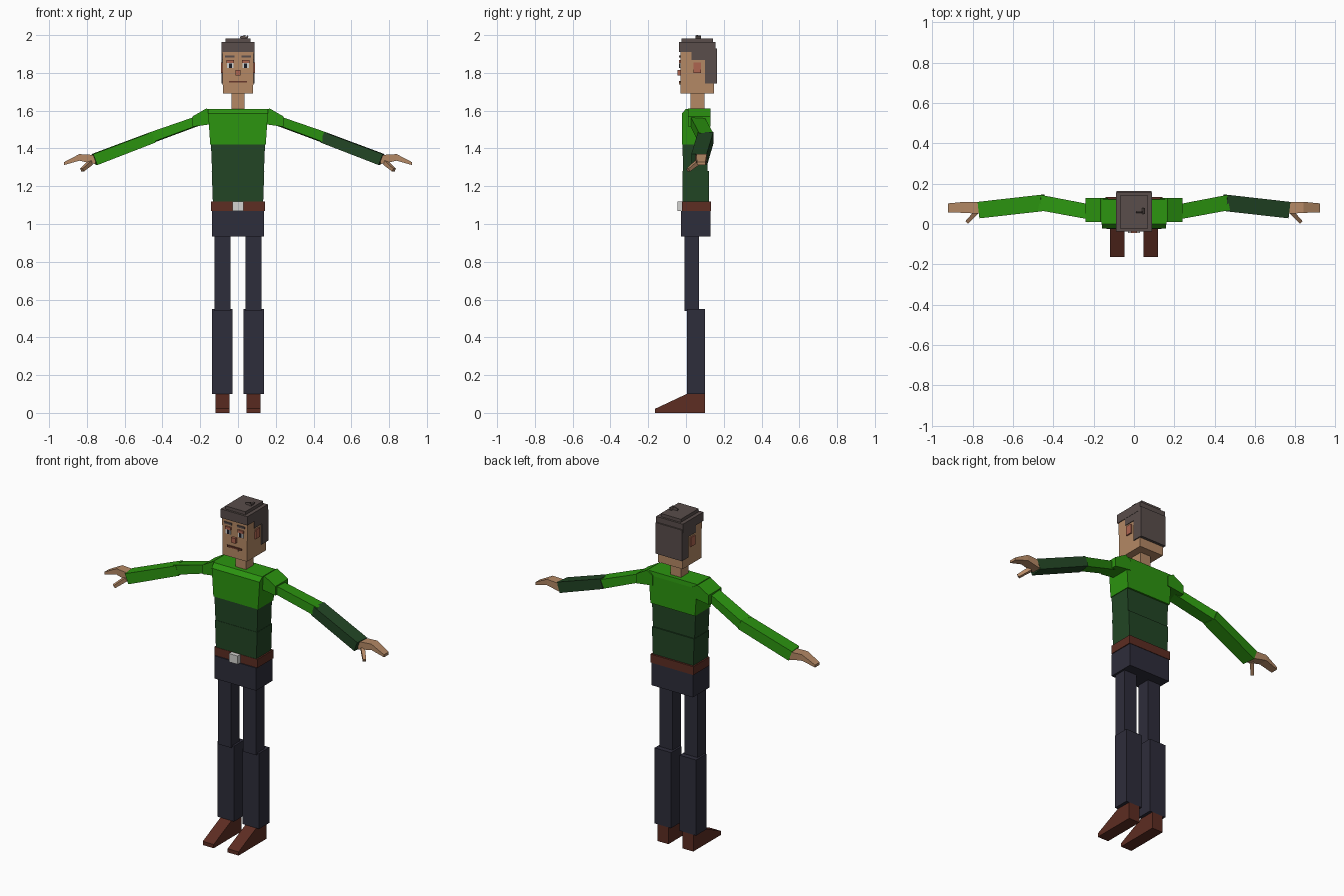
import bpy, bmesh
from mathutils import Vector

if "Cube" in bpy.data.objects:
    bpy.data.objects.remove(bpy.data.objects["Cube"])


def material(name, r, g, b):
    m = bpy.data.materials.new(name)
    m.diffuse_color = (r, g, b, 1)
    m.use_nodes = True
    m.node_tree.nodes["Principled BSDF"].inputs["Base Color"].default_value = m.diffuse_color
    return m


SKIN = material("skin", 0.46, 0.25, 0.13)
GREEN = material("bright green", 0.025, 0.30, 0.005)
DARK = material("dark green", 0.016, 0.06, 0.018)
NAVY = material("navy", 0.027, 0.026, 0.043)
BROWN = material("leather brown", 0.11, 0.026, 0.016)
HAIR = material("hair grey brown", 0.10, 0.075, 0.07)
WHITE = material("off white", 0.65, 0.65, 0.63)
BLACK = material("near black", 0.01, 0.01, 0.018)
PINK = material("ruddy skin", 0.42, 0.13, 0.08)
LIP = material("mouth brown", 0.14, 0.04, 0.025)


def loft(name, rings, mat, side=1):
    """Join four-cornered rings into a closed solid; side -1 flips x."""
    bm = bmesh.new()
    vs = [[bm.verts.new((x * side, y, z)) for x, y, z in r] for r in rings]
    for a, b in zip(vs, vs[1:]):
        for i in range(4):
            j = (i + 1) % 4
            bm.faces.new((a[i], a[j], b[j], b[i]))
    bm.faces.new(vs[0])
    bm.faces.new(vs[-1])
    bmesh.ops.recalc_face_normals(bm, faces=bm.faces)
    me = bpy.data.meshes.new(name)
    bm.to_mesh(me)
    bm.free()
    me.materials.append(mat)
    ob = bpy.data.objects.new(name, me)
    bpy.context.collection.objects.link(ob)
    return ob


def tower(name, sections, mat, side=1):
    """Sections up z: (z, x0, x1, y0, y1)."""
    return loft(name, [[(a, c, z), (b, c, z), (b, d, z), (a, d, z)]
                       for z, a, b, c, d in sections], mat, side)


def span(name, sections, mat, side=1):
    """Sections along x: (x, y0, y1, z0, z1)."""
    return loft(name, [[(x, a, c), (x, b, c), (x, b, d), (x, a, d)]
                       for x, a, b, c, d in sections], mat, side)


def box(name, x0, x1, y0, y1, z0, z1, mat, side=1):
    return tower(name, [(z0, x0, x1, y0, y1), (z1, x0, x1, y0, y1)], mat, side)


def beam(name, p, q, size_p, size_q, mat, side=1):
    """Rectangular bar from p to q with half (width, height) at each end."""
    p, q = Vector(p), Vector(q)
    d = (q - p).normalized()
    s = Vector((0, 0, 1)).cross(d).normalized()
    u = d.cross(s)
    rings = [[c + s * w * i + u * h * j for i, j in ((-1, -1), (1, -1), (1, 1), (-1, 1))]
             for c, (w, h) in ((p, size_p), (q, size_q))]
    return loft(name, rings, mat, side)


# Torso
tower("chest", [(1.42, -.147, .147, -.022, .125), (1.585, -.158, .158, -.022, .125),
                (1.61, -.16, .16, .0, .122)], GREEN)
tower("waist", [(1.27, -.137, .137, -.016, .115), (1.42, -.143, .143, -.018, .115)], DARK)
tower("abdomen", [(1.11, -.133, .133, -.018, .122), (1.28, -.139, .139, -.018, .122)], DARK)
box("belt", -.142, .142, -.02, .133, 1.07, 1.12, BROWN)
box("buckle", -.029, .029, -.045, -.015, 1.07, 1.12, WHITE)
box("hips", -.137, .137, -.026, .13, .935, 1.07, NAVY)

# Head
box("neck", -.035, .035, .025, .098, 1.60, 1.70, SKIN)
tower("head", [(1.69, -.08, .08, -.03, .147), (1.94, -.084, .084, -.03, .147)], SKIN)
box("hair_cap", -.088, .088, -.037, .155, 1.91, 1.963, HAIR)
box("hair_top", -.066, .066, -.025, .143, 1.96, 1.982, HAIR)
box("hair_back", -.087, .087, .10, .163, 1.745, 1.93, HAIR)
box("nose", -.014, .014, -.045, -.028, 1.785, 1.815, PINK)
box("mouth", -.048, .048, -.037, -.029, 1.748, 1.758, LIP)
box("lower_lip", -.026, .026, -.036, -.029, 1.738, 1.748, SKIN)
beam("tuft_left", (.03, .06, 1.975), (.024, .06, 1.996), (.006, .015), (.004, .015), HAIR)
beam("tuft_right", (.042, .065, 1.975), (.052, .065, 1.997), (.015, .006), (.015, .004), HAIR)

for side, tag in ((1, "left"), (-1, "right")):
    # Face details and hair at the temples
    box("temple_hair_" + tag, .07, .087, .03, .105, 1.868, 1.92, HAIR, side)
    box("ear_" + tag, .075, .09, .04, .08, 1.80, 1.855, PINK, side)
    box("eye_white_" + tag, .024, .058, -.034, -.029, 1.825, 1.852, WHITE, side)
    box("pupil_" + tag, .032, .047, -.036, -.029, 1.825, 1.85, BLACK, side)
    box("eyelid_" + tag, .022, .06, -.038, -.029, 1.852, 1.868, PINK, side)
    box("eyebrow_" + tag, .018, .068, -.036, -.029, 1.882, 1.893, HAIR, side)

    # Arm: only the +x sleeve has a dark forearm
    span("shoulder_" + tag, [(.13, .01, .13, 1.53, 1.59), (.167, .01, .13, 1.525, 1.612),
                             (.24, .01, .13, 1.515, 1.57)], GREEN, side)
    beam("upper_arm_" + tag, (.22, .06, 1.543), (.46, .105, 1.457),
         (.037, .024), (.038, .027), GREEN, side)
    beam("forearm_" + tag, (.45, .105, 1.459), (.76, .07, 1.341),
         (.041, .029), (.041, .031), DARK if side > 0 else GREEN, side)

    # Hand
    span("hand_" + tag, [(.755, .05, .11, 1.317, 1.365), (.84, .055, .11, 1.335, 1.37),
                         (.922, .058, .102, 1.312, 1.327)], SKIN, side)
    beam("thumb_" + tag, (.78, .06, 1.325), (.826, .011, 1.285),
         (.011, .012), (.009, .009), SKIN, side)

    # Leg
    box("thigh_" + tag, .04, .125, -.008, .07, .54, .94, NAVY, side)
    box("shin_" + tag, .028, .137, .004, .10, .10, .55, NAVY, side)

    # Wedge shoe, sections running from toe to heel
    shoe = [(-.163, .0, .022), (.003, .0, .10), (.10, .0, .10)]
    loft("shoe_" + tag, [[(.046, y, a), (.118, y, a), (.118, y, b), (.046, y, b)]
                         for y, a, b in shoe], BROWN, side)
